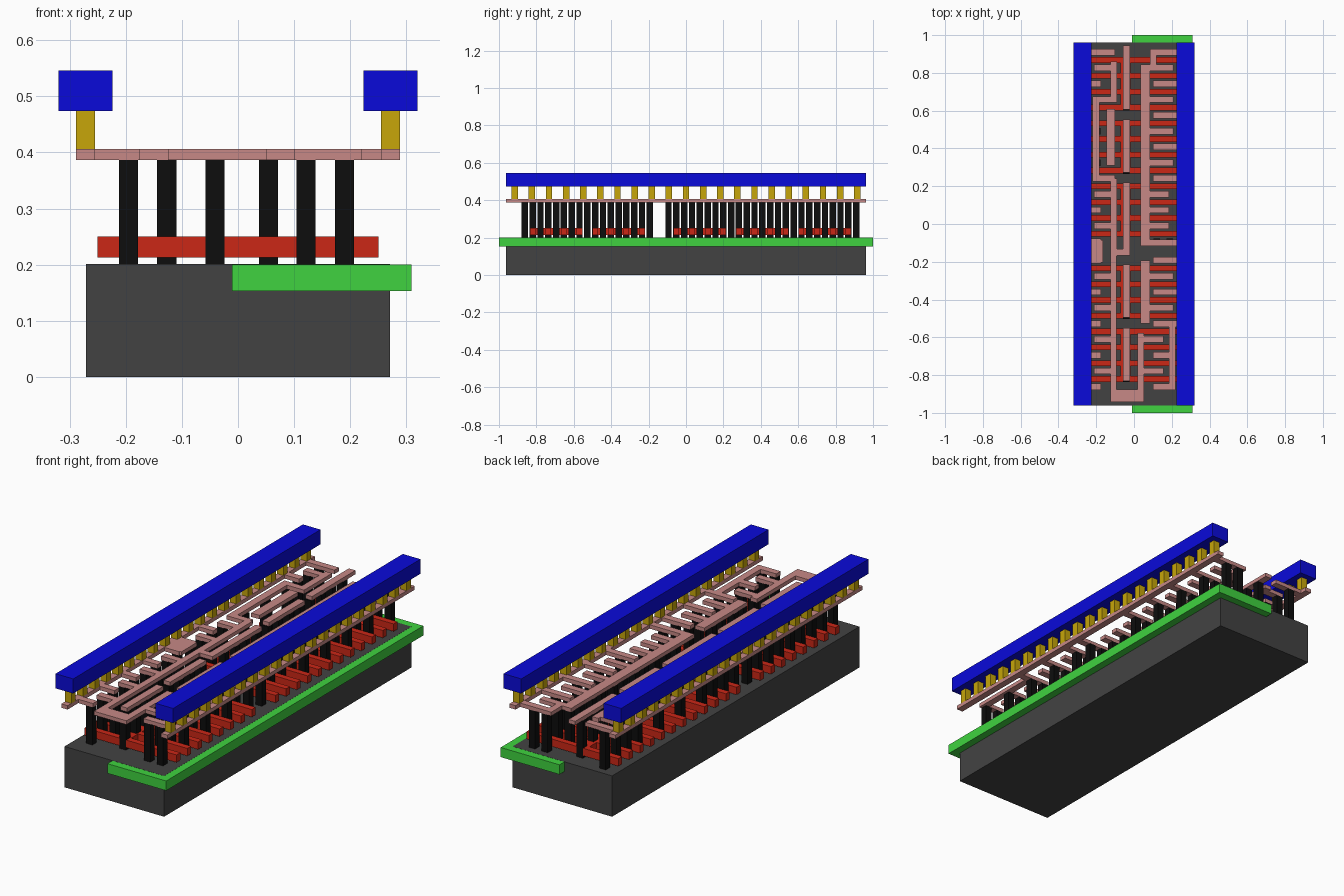
import bpy, bmesh

if "Cube" in bpy.data.objects:
    bpy.data.objects.remove(bpy.data.objects["Cube"])


def material(name, rgb):
    m = bpy.data.materials.new(name)
    m.diffuse_color = (*rgb, 1)
    m.use_nodes = True
    m.node_tree.nodes["Principled BSDF"].inputs["Base Color"].default_value = m.diffuse_color
    return m


def layer(name, rects, z0, z1, rgb):
    """One object made of boxes; rects are (x0, x1, y0, y1)."""
    bm = bmesh.new()
    for x0, x1, y0, y1 in rects:
        r = bmesh.ops.create_cube(bm, size=1)
        for v in r["verts"]:
            v.co.x = (x0 + x1) / 2 + v.co.x * (x1 - x0)
            v.co.y = (y0 + y1) / 2 + v.co.y * (y1 - y0)
            v.co.z = (z0 + z1) / 2 + v.co.z * (z1 - z0)
    me = bpy.data.meshes.new(name)
    bm.to_mesh(me)
    bm.free()
    ob = bpy.data.objects.new(name, me)
    bpy.context.collection.objects.link(ob)
    me.materials.append(material(name + "_colour", rgb))


P = 0.0836                 # finger pitch
W = 0.017                  # half width of a trace or contact
E = 0.962                  # half length of the cell
finger = [0.868 - P * i for i in range(12)] + [-0.235 - P * i for i in range(8)]
gap = [0.91 - P * i for i in range(13)]          # gaps of the upper fingers
low = [-0.193 - P * i for i in range(9)]         # gaps of the lower fingers
traces, contacts = [], []


def across(x0, x1, y):
    traces.append((x0, x1, y - W, y + W))


def along(x0, x1, y0, y1):
    traces.append((x0, x1, min(y0, y1), max(y0, y1)))


def pins(y, *xs):
    for x in xs:
        contacts.append((x - W, x + W, y - W, y + W))


def left_rail(y, x1=-0.175):
    across(-0.26, x1, y)
    pins(y, -0.195)


def right_rail(y):
    across(0.1, 0.26, y)
    pins(y, 0.121, 0.19)


def left_tooth(y):
    across(-0.213, -0.11, y)
    pins(y, -0.195)


def right_tooth(y):
    across(0.05, 0.208, y)
    pins(y, 0.054, 0.121)


# rails of the local trace layer
for s in (-1, 1):
    along(s * 0.2715 - W, s * 0.2715 + W, -E, E)

# input bars over each group of four fingers
groups = [finger[i:i + 4] for i in range(0, 20, 4)]
for n, g in enumerate(groups):
    top = 0.945 if n == 0 else g[0] + 0.02
    along(-0.058, -0.022, g[-1] - 0.01, top)
    for y in g[:4]:
        pins(y, -0.041)

# upper left: series strap and output strap
left_rail(gap[0], -0.1)
left_rail(gap[2])
left_tooth(gap[1])
left_tooth(gap[3])
along(-0.125, -0.09, gap[0] - 0.05, gap[3] - W)
along(-0.22, -0.183, gap[3] + W, gap[8] - W)
along(-0.145, -0.1, 0.61, 0.31)
for i in (4, 6):
    pins(gap[i], -0.127)
for i in (5, 7):
    pins(gap[i], -0.195)
across(-0.22, -0.1, gap[8])

# middle left: output strap with teeth, rail teeth between
along(-0.125, -0.09, gap[8], -0.17)
for i in (9, 11):
    left_tooth(gap[i])
for i in (10, 12):
    left_rail(gap[i])
along(-0.26, -0.165, -0.205, -0.085)
along(-0.058, -0.022, -0.165, -0.05)
across(-0.125, -0.022, -0.15)

# upper right: rail teeth and inner strap teeth
along(0.085, 0.118, gap[0] + W, gap[1])
for i in range(0, 9):
    if i % 2 == 0:
        right_rail(gap[i])
    else:
        right_tooth(gap[i])
along(0.035, 0.085, gap[1] + W, gap[12])

# middle right: inner strap teeth
for i in range(9, 12):
    across(0.07, 0.185, gap[i])
    pins(gap[i], 0.121)
across(0.035, 0.26, gap[12] - 0.005)
pins(gap[12], 0.121, 0.19)

# lower left: long strap with alternating teeth
along(-0.125, -0.093, -0.15, -0.92)
for i, y in enumerate(low):
    if i % 2 == 0:
        left_rail(y)
    else:
        left_tooth(y)
        pins(y, -0.127)

# lower right, first group: rail teeth and inner strap
along(0.035, 0.085, low[0], low[4])
for i in range(5):
    if i % 2 == 0:
        right_rail(low[i])
    else:
        right_tooth(low[i])

# lower right, second group: outer strap and inner output strap
along(0.185, 0.22, low[4] + W, low[8] - W)
along(0.018, 0.052, low[4] - 0.05, -0.94)
for i in range(5, 9):
    if i % 2 == 0:
        across(0.1, 0.2, low[i])
        pins(low[i], 0.121, 0.19)
    else:
        across(0.03, 0.155, low[i])
        pins(low[i], 0.121)
along(-0.125, 0.052, -0.942, -0.877)

# gate fingers, each group of four joined by a bar
gates = [(-0.25, 0.25, y - 0.015, y + 0.015) for y in finger]
gates += [(-0.072, -0.018, g[-1] - 0.015, g[0] + 0.015) for g in groups]

# vias and power rails on both sides
vias = [(s * 0.2715 - W, s * 0.2715 + W, y - W, y + W)
        for s in (-1, 1) for y in [0.916 - 0.0916 * i for i in range(21)]]
rails = [(s * 0.272 - 0.048, s * 0.272 + 0.048, -E, E) for s in (-1, 1)]

layer("substrate", [(-0.271, 0.271, -E, E)], 0, 0.2, (0.055, 0.055, 0.055))
layer("well", [(-0.011, 0.309, -1, 1)], 0.153, 0.2005, (0.05, 0.65, 0.05))
# the substrate face shows again inside the well outline
layer("substrate_top", [(-0.271, 0.271, -E, E)], 0.19, 0.201, (0.055, 0.055, 0.055))
layer("gate_fingers", gates, 0.213, 0.25, (0.6, 0.02, 0.008))
layer("contacts", contacts, 0.2, 0.387, (0.004, 0.004, 0.004))
layer("local_traces", traces, 0.387, 0.406, (0.57, 0.25, 0.24))
layer("vias", vias, 0.406, 0.474, (0.57, 0.38, 0.003))
layer("power_rails", rails, 0.474, 0.546, (0.003, 0.003, 0.7))
